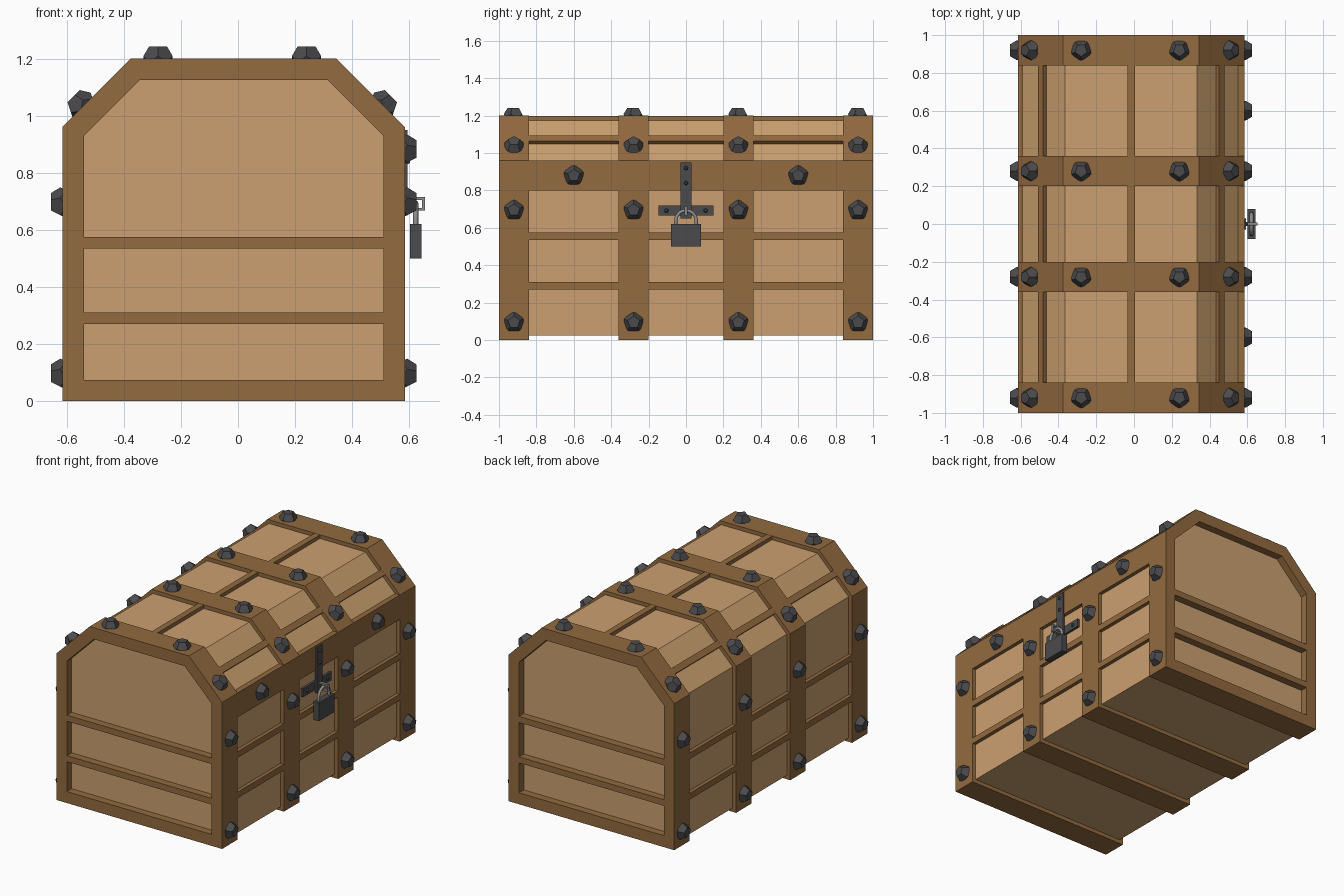
import bpy, bmesh
from math import sin, cos, pi, tau, sqrt
from mathutils import Vector, Matrix

if "Cube" in bpy.data.objects:
    bpy.data.objects.remove(bpy.data.objects["Cube"])

CX = -0.015  # chest centre line


def material(name, rgb):
    m = bpy.data.materials.new(name)
    m.diffuse_color = (*rgb, 1)
    m.use_nodes = True
    m.node_tree.nodes["Principled BSDF"].inputs["Base Color"].default_value = m.diffuse_color
    return m


BROWN = material("dark_wood", (0.29, 0.145, 0.05))
TAN = material("light_wood", (0.60, 0.35, 0.16))
IRON = material("iron", (0.07, 0.07, 0.075))
STEEL = material("steel", (0.28, 0.27, 0.26))


def finish(name, bm, mat):
    bmesh.ops.recalc_face_normals(bm, faces=bm.faces[:])
    me = bpy.data.meshes.new(name)
    bm.to_mesh(me)
    bm.free()
    me.materials.append(mat)
    ob = bpy.data.objects.new(name, me)
    bpy.context.collection.objects.link(ob)
    return ob


def box(name, x, y, z, mat, tilt=0):
    """Box from (min, max) ranges, optionally tilted about its y axis."""
    bm = bmesh.new()
    size = [r[1] - r[0] for r in (x, y, z)]
    mid = [(r[1] + r[0]) / 2 for r in (x, y, z)]
    bmesh.ops.create_cube(bm, size=1, matrix=Matrix.Translation(mid)
                          @ Matrix.Rotation(tilt, 4, 'Y') @ Matrix.Diagonal((*size, 1)))
    return finish(name, bm, mat)


def profile(d):
    """Chest cross-section, inset by d."""
    k = d * (sqrt(2) - 1)
    half = [(0.6 - d, d), (0.6 - d, 0.96 - k), (0.36 - k, 1.2 - d)]
    return [(CX + x, z) for x, z in half] + [(CX - x, z) for x, z in reversed(half)]


def ring(name, y0, y1, outer, inner):
    bm = bmesh.new()
    loops = [[bm.verts.new((x, y, z)) for x, z in p]
             for p, y in ((outer, y0), (outer, y1), (inner, y1), (inner, y0))]
    n = len(outer)
    for a, b in zip(loops, loops[1:] + loops[:1]):
        for i in range(n):
            j = (i + 1) % n
            bm.faces.new((a[i], a[j], b[j], b[i]))
    return finish(name, bm, BROWN)


def dome(name, pos, normal, r=0.055):
    """Twelve-faced stud, upper part showing above its seat."""
    bm = bmesh.new()
    rot = Vector(normal).to_track_quat('Z', 'Y').to_matrix().to_4x4()
    for rad, h, off in ((0.607, 0.795, 0), (0.982, 0.188, 0),
                        (0.982, -0.188, 0.5), (0.607, -0.795, 0.5)):
        for i in range(5):
            a = tau * (i + off) / 5 + pi / 2
            bm.verts.new((r * rad * cos(a), r * rad * sin(a), r * h))
    bmesh.ops.convex_hull(bm, input=bm.verts[:])
    bmesh.ops.dissolve_limit(bm, angle_limit=0.02, verts=bm.verts[:], edges=bm.edges[:])
    bm.transform(Matrix.Translation(pos) @ rot)
    return finish(name, bm, IRON)


# Inner planked body
bm = bmesh.new()
f = bm.faces.new([bm.verts.new((x, -0.95, z)) for x, z in profile(0.025)])
ext = bmesh.ops.extrude_face_region(bm, geom=[f])
bmesh.ops.translate(bm, vec=(0, 1.9, 0),
                    verts=[v for v in ext['geom'] if isinstance(v, bmesh.types.BMVert)])
if f.is_valid and len([g for g in bm.faces if len(g.verts) == 6]) < 2:
    bm.faces.new([v for v in bm.verts if v.co.y < 0])
finish("plank_body", bm, TAN)

# Four frames around the body
for y0, y1 in ((-1, -0.84), (-0.36, -0.2), (0.2, 0.36), (0.84, 1)):
    ring("frame", y0, y1, profile(0), profile(0.075))

# Slats on sides and ends
L = (-0.9, 0.9)
e = 0.001
for z in (0.27, 0.535):
    zr = (z, z + 0.04)
    for s in (-1, 1):
        xs = sorted((CX + s * (0.6 - e), CX + s * 0.55))
        box("side_slat", xs, L, zr, BROWN)
        box("end_slat", (CX - 0.54, CX + 0.54), sorted((s * (1 - e), s * 0.93)), zr, BROWN)

# Slats on the lid slopes and top
for s in (-1, 1):
    d = 0.025 / sqrt(2)
    x, z = CX + s * (0.48 - d), 1.08 - d
    box("slope_slat", (x - 0.02, x + 0.02), L, (z - 0.0245, z + 0.0245), BROWN, s * pi / 4)
box("top_slat", (CX - 0.02, CX + 0.02), L, (1.15, 1.2 - e), BROWN)

# Lid rail on the lock side
box("lid_rail", (0.53, 0.585 - e), L, (0.8, 0.96), BROWN)

# Studs on every frame
for y in (-0.92, -0.28, 0.28, 0.92):
    for s in (-1, 1):
        for z in (0.095, 0.695):
            dome("side_stud", (CX + s * 0.597, y, z), (s, 0, 0))
        dome("top_stud", (-0.02 + s * 0.26, y, 1.198), (0, 0, 1))
        dome("slope_stud", (-0.02 + s * 0.527, y, 1.035), (s, 0, 1))
for y in (-0.6, 0.6):
    dome("rail_stud", (0.582, y, 0.88), (1, 0, 0))

# Hasp straps and rivets
box("hasp_strap", (0.58, 0.593), (-0.03, 0.03), (0.65, 0.95), IRON)
box("hasp_plate", (0.555, 0.575), (-0.147, 0.147), (0.665, 0.72), IRON)
for y, z, x in ((0, 0.92, 0.593), (0, 0.84, 0.593), (-0.105, 0.692, 0.575), (0.105, 0.692, 0.575)):
    dome("rivet", (x, y, z), (1, 0, 0), 0.012)

# Staple through the hasp
for z in (0.667, 0.705):
    box("staple_bar", (0.57, 0.655), (-0.009, 0.009), (z, z + 0.01), STEEL)
box("staple_end", (0.645, 0.655), (-0.009, 0.009), (0.667, 0.715), STEEL)

# Padlock body and shackle
box("padlock_body", (0.602, 0.642), (-0.08, 0.08), (0.5, 0.62), IRON)
cu = bpy.data.curves.new("shackle", 'CURVE')
cu.dimensions = '3D'
cu.bevel_depth = 0.01
cu.bevel_resolution = 1
sp = cu.splines.new('POLY')
pts = [(-0.055, 0.6)] + [(-0.055 * cos(pi * i / 10), 0.638 + 0.055 * sin(pi * i / 10))
                         for i in range(11)] + [(0.055, 0.6)]
sp.points.add(len(pts) - 1)
for p, (y, z) in zip(sp.points, pts):
    p.co = (0.622, y, z, 1)
cu.materials.append(STEEL)
bpy.context.collection.objects.link(bpy.data.objects.new("shackle", cu))
